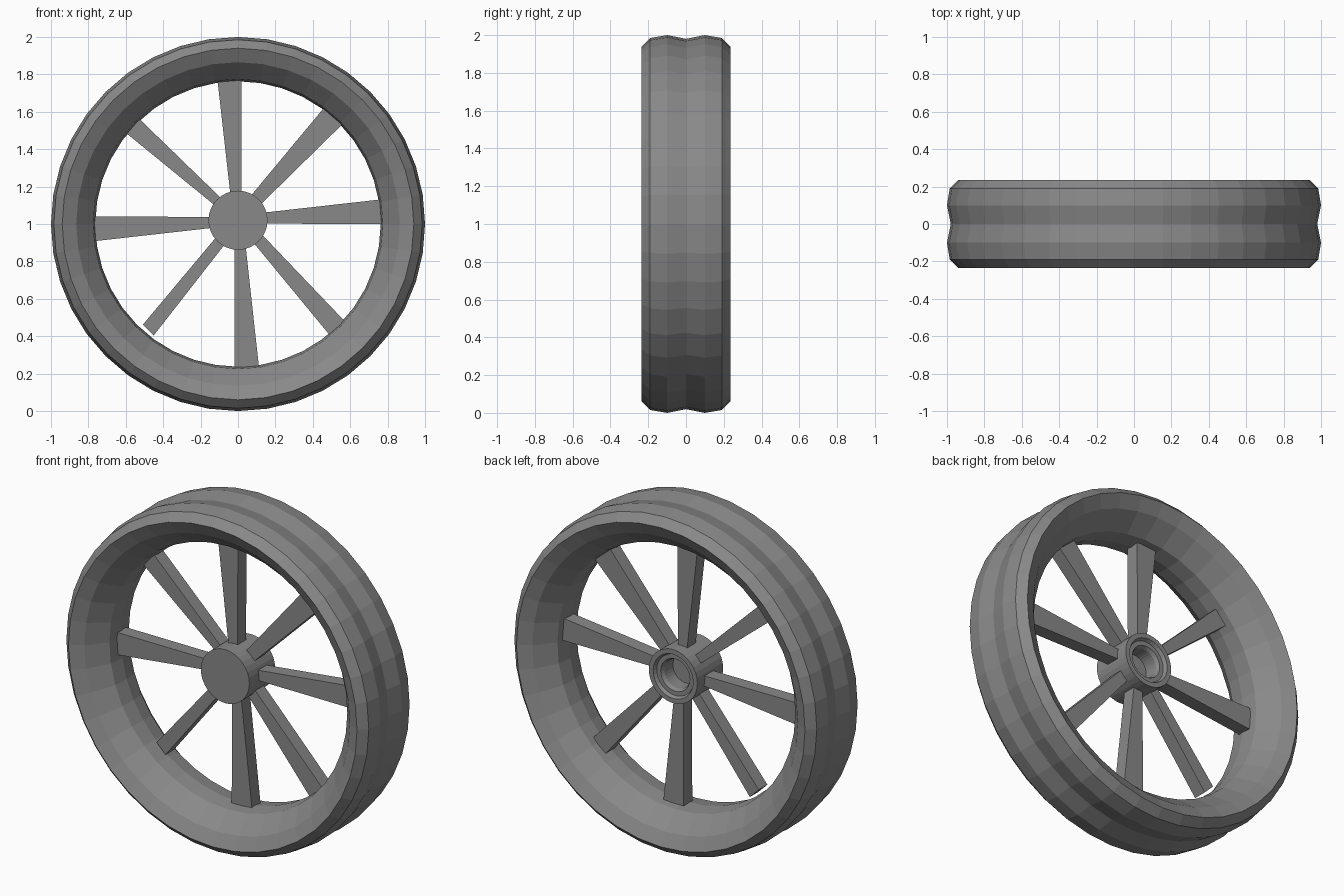
import bpy, bmesh, math
from mathutils import Vector

cube = bpy.data.objects.get("Cube")
if cube:
    bpy.data.objects.remove(cube)

grey = bpy.data.materials.new("mid_grey")
grey.use_nodes = True
COLOR = (0.25, 0.25, 0.25, 1)
grey.diffuse_color = COLOR
grey.node_tree.nodes["Principled BSDF"].inputs["Base Color"].default_value = COLOR


def finish(bm, name):
    bmesh.ops.recalc_face_normals(bm, faces=bm.faces)
    mesh = bpy.data.meshes.new(name)
    bm.to_mesh(mesh)
    bm.free()
    mesh.materials.append(grey)
    obj = bpy.data.objects.new(name, mesh)
    bpy.context.collection.objects.link(obj)
    return obj


def lathe(name, profile, sides, height, closed):
    """Spin (radius, y) points about the wheel axle."""
    bm = bmesh.new()
    rings = []
    for i in range(sides):
        a = math.tau * i / sides
        rings.append([bm.verts.new((r * math.cos(a), y, height + r * math.sin(a)))
                      for r, y in profile])
    n = len(profile)
    for i in range(sides):
        a, b = rings[i], rings[(i + 1) % sides]
        for j in range(n if closed else n - 1):
            k = (j + 1) % n
            bm.faces.new((a[j], a[k], b[k], b[j]))
    if not closed:
        bm.faces.new([ring[0] for ring in rings])
        bm.faces.new([ring[-1] for ring in rings])
    return finish(bm, name)


# Rim: half profile mirrored across the middle of the tread
outer = [(0.98, 0), (1.0, 0.1), (0.985, 0.19), (0.94, 0.235)]
inner = [(0.865, 0.195), (0.775, 0.09), (0.763, 0)]
half = outer + inner
rim = half + [(r, -y) for r, y in reversed(half[1:-1])]
lathe("rim", rim, 40, 1.0, True)

# Hub: solid front, stepped socket at the back
HUB_Z = 1.02
hub = [(0.158, -0.12), (0.158, 0.12), (0.13, 0.12), (0.12, 0.1),
       (0.095, 0.1), (0.085, 0.08), (0.085, 0.0)]
lathe("hub", hub, 32, HUB_Z, False)


def spoke(name, angle, length, near, far):
    """Tapered bar; near and far hold its clockwise and anticlockwise offsets."""
    along = Vector((math.cos(angle), 0, math.sin(angle)))
    across = Vector((-math.sin(angle), 0, math.cos(angle)))
    hub_centre = Vector((0, 0, HUB_Z))
    outline = [(0.13, near[0]), (length, far[0]), (length, far[1]), (0.13, near[1])]
    bm = bmesh.new()
    face = bm.faces.new([bm.verts.new(hub_centre + along * u + across * v + Vector((0, -0.03, 0)))
                         for u, v in outline])
    extruded = bmesh.ops.extrude_face_region(bm, geom=[face])
    verts = [g for g in extruded["geom"] if isinstance(g, bmesh.types.BMVert)]
    bmesh.ops.translate(bm, verts=verts, vec=(0, 0.08, 0))
    finish(bm, name)


# Upright and level spokes flare to one side
for i, name in enumerate(("left", "top", "right", "bottom")):
    length = 0.77 if i != 3 else 0.785
    spoke(name + "_spoke", i * math.pi / 2, length, (-0.018, 0.04), (-0.02, 0.112))

# Diagonal spokes are slightly uneven
diagonals = {
    "upper_left": (0.78, (-0.026, 0.043), (-0.032, 0.103)),
    "upper_right": (0.77, (-0.02, 0.03), (-0.01, 0.095)),
    "lower_right": (0.755, (-0.02, 0.04), (0.035, 0.117)),
    "lower_left": (0.785, (-0.025, 0.037), (-0.088, 0.022)),
}
for i, (name, shape) in enumerate(diagonals.items()):
    spoke(name + "_spoke", math.pi / 4 + i * math.pi / 2, *shape)
